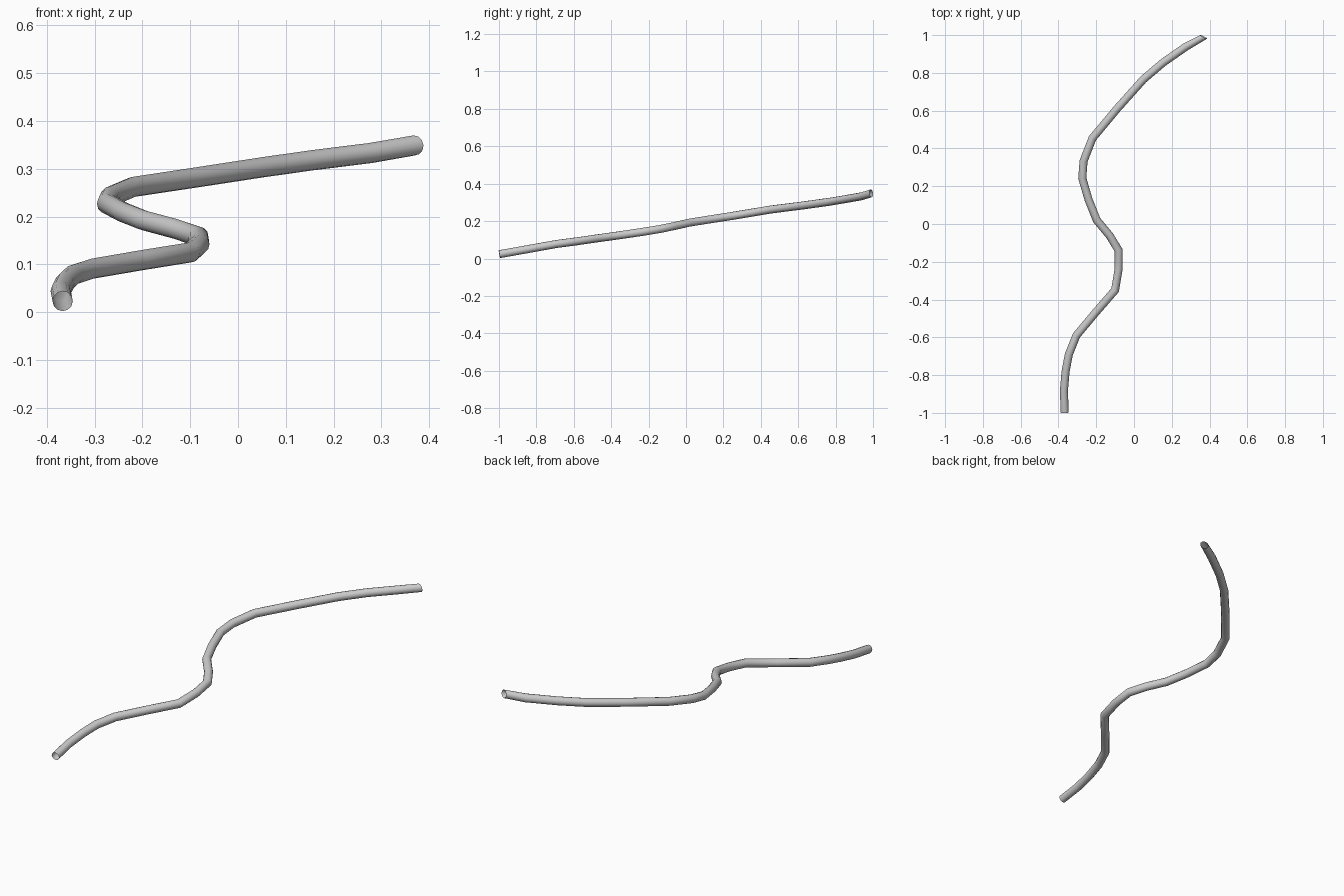
import bpy, bmesh, math
from mathutils import Vector

if "Cube" in bpy.data.objects:
    bpy.data.objects.remove(bpy.data.objects["Cube"])

# Centre line of the hose, front end to back end
PATH = [Vector(p) for p in (
    (-.367, -.998, .023), (-.371, -.88, .044), (-.362, -.78, .062), (-.345, -.69, .078),
    (-.305, -.59, .091), (-.20, -.465, .109), (-.10, -.35, .125), (-.081, -.235, .142),
    (-.083, -.137, .158), (-.13, -.06, .174), (-.197, .02, .192), (-.24, .127, .209),
    (-.274, .243, .227), (-.267, .333, .242), (-.22, .454, .262), (-.087, .613, .282),
    (.05, .766, .303), (.156, .856, .318), (.277, .94, .333), (.369, .991, .349))]
RADIUS, SIDES = .0212, 12

bm = bmesh.new()
rings = []
last = len(PATH) - 1
for i, p in enumerate(PATH):
    # Ring faces along the averaged path direction; the back end is cut obliquely
    before = (p - PATH[max(i - 1, 0)]).normalized()
    after = (PATH[min(i + 1, last)] - p).normalized()
    t = (before + after).normalized()
    stretch = 1 / max(math.cos(before.angle(after) / 2), .8) if 0 < i < last else 1
    if i == last:
        t = Vector((.42, .9, .12)).normalized()
    side = t.cross(Vector((0, 0, 1))).normalized()
    up = side.cross(t)
    rings.append([bm.verts.new(p + RADIUS * (side * stretch * math.cos(a) + up * math.sin(a)))
                  for a in (2 * math.pi * k / SIDES for k in range(SIDES))])

# Open-ended tube wall
for a, b in zip(rings, rings[1:]):
    for k in range(SIDES):
        n = (k + 1) % SIDES
        bm.faces.new((a[k], a[n], b[n], b[k])).smooth = True
bmesh.ops.recalc_face_normals(bm, faces=bm.faces)

mesh = bpy.data.meshes.new("hose")
bm.to_mesh(mesh)
bm.free()
hose = bpy.data.objects.new("hose", mesh)
bpy.context.collection.objects.link(hose)
